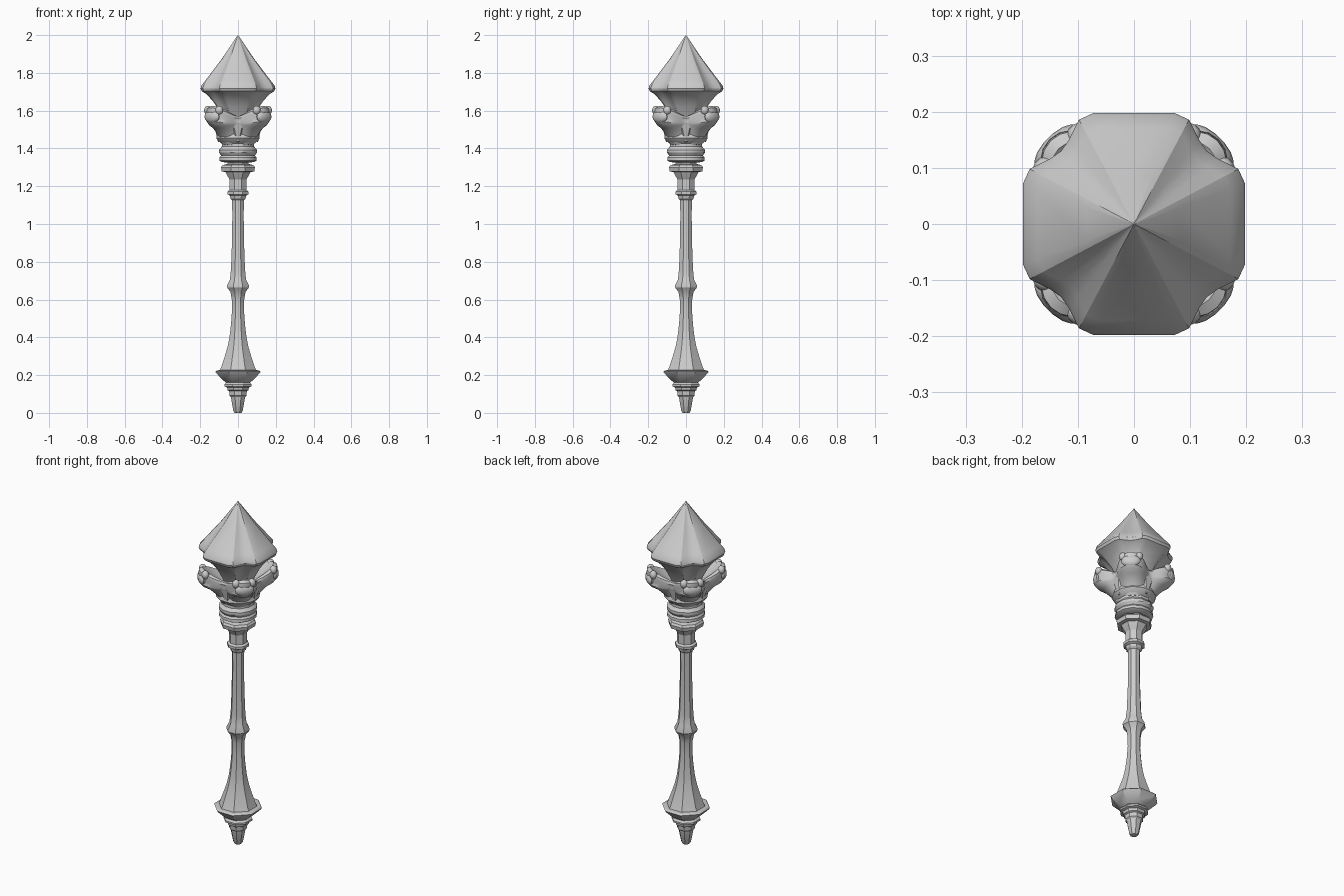
import bpy, bmesh
from math import sin, cos, pi, radians
from mathutils import Matrix

if "Cube" in bpy.data.objects:
    bpy.data.objects.remove(bpy.data.objects["Cube"])


def finish(name, bm, angle=30):
    bmesh.ops.recalc_face_normals(bm, faces=bm.faces)
    mesh = bpy.data.meshes.new(name)
    bm.to_mesh(mesh)
    bm.free()
    ob = bpy.data.objects.new(name, mesh)
    bpy.context.collection.objects.link(ob)
    bpy.ops.object.select_all(action='DESELECT')
    ob.select_set(True)
    bpy.context.view_layer.objects.active = ob
    bpy.ops.object.shade_smooth_by_angle(angle=radians(angle))
    return ob


def loft(name, rings, angle=30):
    """Skin a stack of equally long point rings and cap both ends."""
    bm = bmesh.new()
    loops = [[bm.verts.new(p) for p in ring] for ring in rings]
    n = len(loops[0])
    for a, b in zip(loops, loops[1:]):
        for i in range(n):
            j = (i + 1) % n
            bm.faces.new((a[i], a[j], b[j], b[i]))
    bm.faces.new(loops[0])
    bm.faces.new(loops[-1])
    return finish(name, bm, angle)


def turned(name, profile, sides=8):
    """Faceted turning; radius is measured to the middle of each flat."""
    k = 1 / cos(pi / sides)
    return loft(name, [[(r * k * cos((i + .5) * 2 * pi / sides),
                         r * k * sin((i + .5) * 2 * pi / sides), z)
                        for i in range(sides)] for r, z in profile])


# Pommel: pointed foot, stepped rings and wide rim
turned("pommel", [(.018, 0), (.025, .012), (.038, .085), (.045, .092), (.047, .115),
                  (.055, .12), (.058, .135), (.072, .14), (.072, .15), (.062, .16),
                  (.078, .172), (.115, .21), (.12, .218), (.112, .225), (.05, .23)])

# Flared handle with a knuckle in the middle
turned("handle", [(.1, .215), (.088, .245), (.07, .3), (.055, .35), (.045, .4),
                  (.037, .47), (.032, .54), (.033, .6), (.04, .64), (.058, .665),
                  (.058, .675), (.043, .705), (.037, .76), (.032, .9), (.03, 1.05),
                  (.032, 1.15)])

# Rings under the head
turned("neck_rings", [(.03, 1.125), (.04, 1.135), (.043, 1.15), (.055, 1.157),
                      (.055, 1.172), (.044, 1.18), (.044, 1.235), (.06, 1.262),
                      (.066, 1.275), (.086, 1.278), (.09, 1.3), (.082, 1.312),
                      (.055, 1.318), (.055, 1.335)])

# Bulging collar
turned("collar", [(.055, 1.325), (.085, 1.328), (.099, 1.336), (.098, 1.352),
                  (.09, 1.362), (.1, 1.378), (.1, 1.393), (.086, 1.41), (.086, 1.425),
                  (.105, 1.44), (.115, 1.455), (.108, 1.475), (.105, 1.53)], 12)

# Crown with four flared petals on the diagonals
# columns: radius on axis, radius on diagonal, height on axis, height on diagonal
crown = [(.08, .09, 1.415, 1.42), (.1, .12, 1.46, 1.47), (.11, .165, 1.5, 1.51),
         (.12, .195, 1.52, 1.525), (.13, .207, 1.535, 1.54), (.128, .2, 1.55, 1.56),
         (.132, .213, 1.56, 1.59), (.125, .21, 1.57, 1.615), (.11, .19, 1.57, 1.625),
         (.095, .155, 1.555, 1.595), (.05, .07, 1.53, 1.54)]
rings = []
for r0, r1, z0, z1 in crown:
    ring = []
    for i in range(64):
        t = 2 * pi * i / 64
        w = ((1 - cos(4 * t)) / 2) ** .9
        r, z = r0 + (r1 - r0) * w, z0 + (z1 - z0) * w
        ring.append((r * cos(t), r * sin(t), z))
    rings.append(ring)
loft("petal_crown", rings, 40)

# Curled petal tips: a rolled lip with two small knobs at its ends
bm = bmesh.new()
for k in range(4):
    turn = Matrix.Rotation(pi / 4 + k * pi / 2, 4, 'Z')
    for x, y, z, sx, sy, sz in [(.195, 0, 1.568, .022, .052, .034),
                                (.183, .042, 1.602, .02, .022, .024),
                                (.183, -.042, 1.602, .02, .022, .024)]:
        bmesh.ops.create_uvsphere(bm, u_segments=14, v_segments=8, radius=1,
                                  matrix=turn @ Matrix.Translation((x, y, z))
                                  @ Matrix.Diagonal((sx, sy, sz, 1)))
finish("petal_curls", bm, 40)

# Pointed pendants between the petals
bm = bmesh.new()
for k in range(4):
    turn = Matrix.Rotation(k * pi / 2, 4, 'Z')
    bmesh.ops.create_cone(bm, cap_ends=True, segments=6, radius1=.006, radius2=.052,
                          depth=.1, matrix=turn @ Matrix.Translation((.103, 0, 1.485))
                          @ Matrix.Diagonal((.6, 1, 1, 1)))
finish("pendants", bm)

# Crystal: four broad lobes with shallow grooves on the diagonals
quarter = [(.198, -.072), (.198, .072), (.186, .098), (.15, .116), (.13, .13),
           (.116, .15), (.098, .186)]
outline = [(x * cos(k * pi / 2) - y * sin(k * pi / 2),
            x * sin(k * pi / 2) + y * cos(k * pi / 2))
           for k in range(4) for x, y in quarter]
stack = [(.3, 1.5), (.42, 1.56), (.57, 1.62), (.67, 1.65), (.84, 1.687), (.97, 1.703),
         (1, 1.718), (.98, 1.733), (.87, 1.76), (.43, 1.875), (.004, 2)]
loft("crystal_head", [[(x * s, y * s, z) for x, y in outline] for s, z in stack], 25)
